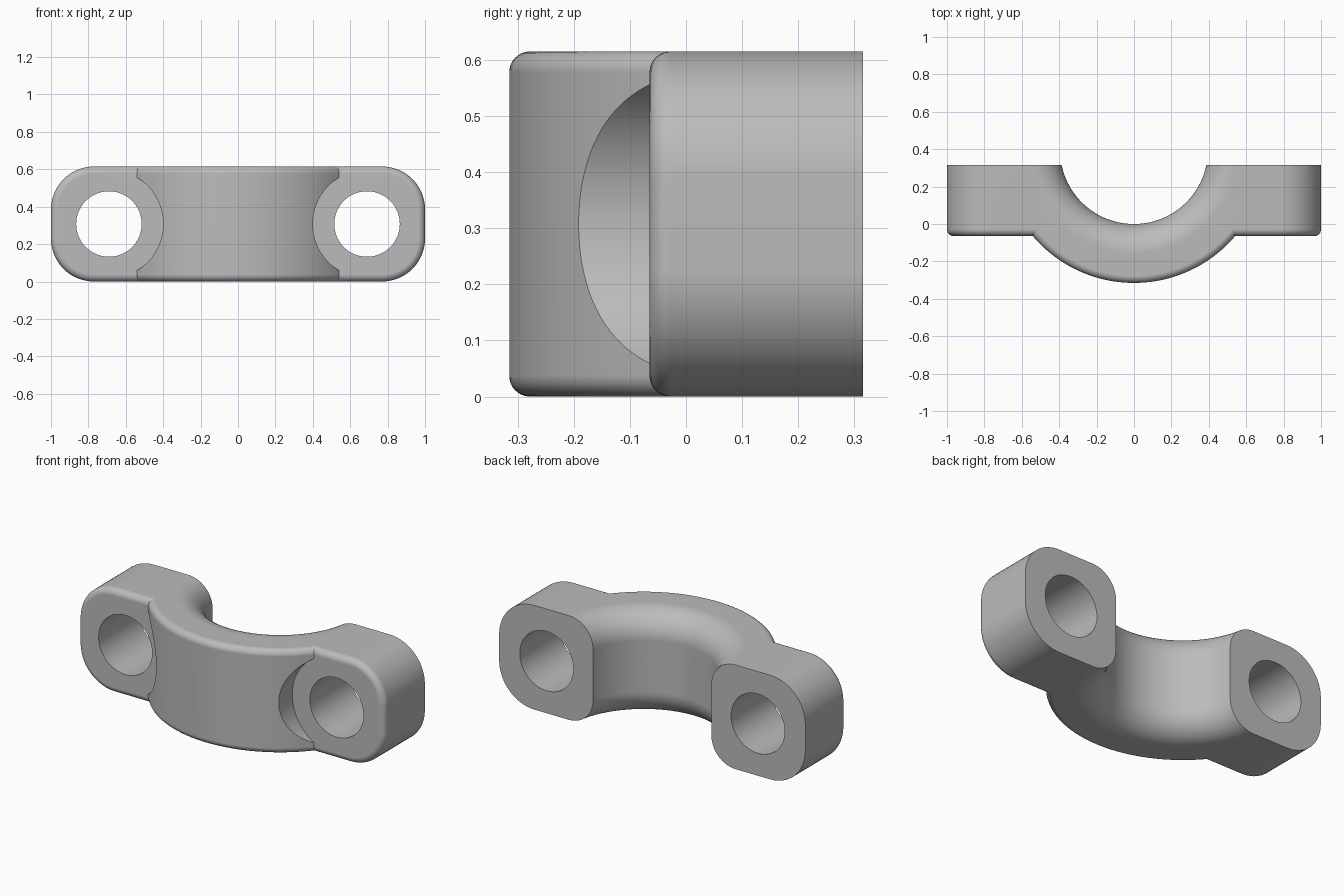
import bpy, bmesh, math

if "Cube" in bpy.data.objects:
    bpy.data.objects.remove(bpy.data.objects["Cube"])

H = 0.615            # height
BACK, FRONT = 0.315, -0.065   # lug faces
AXIS_Y = 0.395       # bore axis
R_IN, R_OUT = 0.395, 0.71
EDGE = 0.037         # front edge rounding
FLARE = 0.155        # bore mouth rounding
HOLE_X = 0.69

gray = bpy.data.materials.new("gray metal")
gray.diffuse_color = (0.5, 0.5, 0.5, 1)
gray.use_nodes = True
gray.node_tree.nodes["Principled BSDF"].inputs["Base Color"].default_value = gray.diffuse_color


def make(name, bm):
    bmesh.ops.remove_doubles(bm, verts=bm.verts, dist=1e-5)
    bmesh.ops.recalc_face_normals(bm, faces=bm.faces)
    me = bpy.data.meshes.new(name)
    bm.to_mesh(me)
    bm.free()
    ob = bpy.data.objects.new(name, me)
    bpy.context.collection.objects.link(ob)
    me.materials.append(gray)
    return ob


def loft(name, rings):
    """Skin closed rings of points and cap both ends."""
    bm = bmesh.new()
    loops = [[bm.verts.new(p) for p in r] for r in rings]
    n = len(loops[0])
    for a, b in zip(loops, loops[1:]):
        for i in range(n):
            j = (i + 1) % n
            bm.faces.new((a[i], a[j], b[j], b[i]))
    bm.faces.new(loops[0])
    bm.faces.new(loops[-1])
    return make(name, bm)


def lathe(name, profile, n=144):
    """Turn an (r, z) profile about the bore axis."""
    ang = [2 * math.pi * i / n for i in range(n)]
    return loft(name, [[(r * math.cos(a), AXIS_Y + r * math.sin(a), z) for a in ang]
                       for r, z in profile])


def cylinder_y(name, x, r, y0, y1, n=96):
    ang = [2 * math.pi * i / n for i in range(n)]
    return loft(name, [[(x + r * math.cos(a), y, H / 2 + r * math.sin(a)) for a in ang]
                       for y in (y0, y1)])


def rounded_ring(y, inset, r=0.23, n=14):
    """Rounded rectangle in the xz plane."""
    pts = []
    for k, (sx, sz) in enumerate(((1, 1), (-1, 1), (-1, -1), (1, -1))):
        for i in range(n + 1):
            a = math.pi / 2 * (k + i / n)
            pts.append((sx * (1 - r) + (r - inset) * math.cos(a), y,
                        H / 2 + sz * (H / 2 - r) + (r - inset) * math.sin(a)))
    return pts


def boolean(ob, other, op):
    m = ob.modifiers.new(op.lower(), 'BOOLEAN')
    m.operation, m.solver, m.object = op, 'EXACT', other
    bpy.context.view_layer.objects.active = ob
    bpy.ops.object.modifier_apply(modifier=m.name)
    bpy.data.objects.remove(other)


quarter = [math.pi / 2 * i / 8 for i in range(9)]

# lug plate with rounded front edge
rings = [rounded_ring(BACK, 0)]
rings += [rounded_ring(FRONT + EDGE * (1 - math.sin(a)), EDGE * (1 - math.cos(a)))
          for a in quarter]
clamp = loft("bearing_cap", rings)

# curved outer body
low = [(R_OUT - EDGE * (1 - math.sin(a)), EDGE * (1 - math.cos(a))) for a in quarter]
body = lathe("curved_body", low + [(r, H - z) for r, z in reversed(low)])
bm = bmesh.new()
bmesh.ops.create_cube(bm, size=2)
bmesh.ops.translate(bm, verts=bm.verts, vec=(0, 1.1, H / 2))
boolean(body, make("back_trim", bm), 'DIFFERENCE')

# bolt head clearance in the curved body
for s in (-1, 1):
    boolean(body, cylinder_y("bolt_seat", s * HOLE_X, 0.29, -0.6, FRONT + 0.004), 'DIFFERENCE')
boolean(clamp, body, 'UNION')

# flared bore
fl = [math.pi / 2 * i / 14 for i in range(15)]
mouth = [(R_IN + FLARE * (1 - math.sin(a)), FLARE * (1 - math.cos(a))) for a in fl]
prof = [(R_IN + FLARE, -0.1)] + mouth
prof += [(r, H - z) for r, z in reversed(prof)]
boolean(clamp, lathe("bore", prof), 'DIFFERENCE')

# bolt holes
for s in (-1, 1):
    boolean(clamp, cylinder_y("bolt_hole", s * HOLE_X, 0.175, -0.6, 0.6), 'DIFFERENCE')

# smooth shading with crisp edges
bpy.ops.object.select_all(action='DESELECT')
clamp.select_set(True)
bpy.context.view_layer.objects.active = clamp
bpy.ops.object.shade_smooth_by_angle(angle=math.radians(25))
wn = clamp.modifiers.new("even_shading", 'WEIGHTED_NORMAL')
wn.keep_sharp = True
